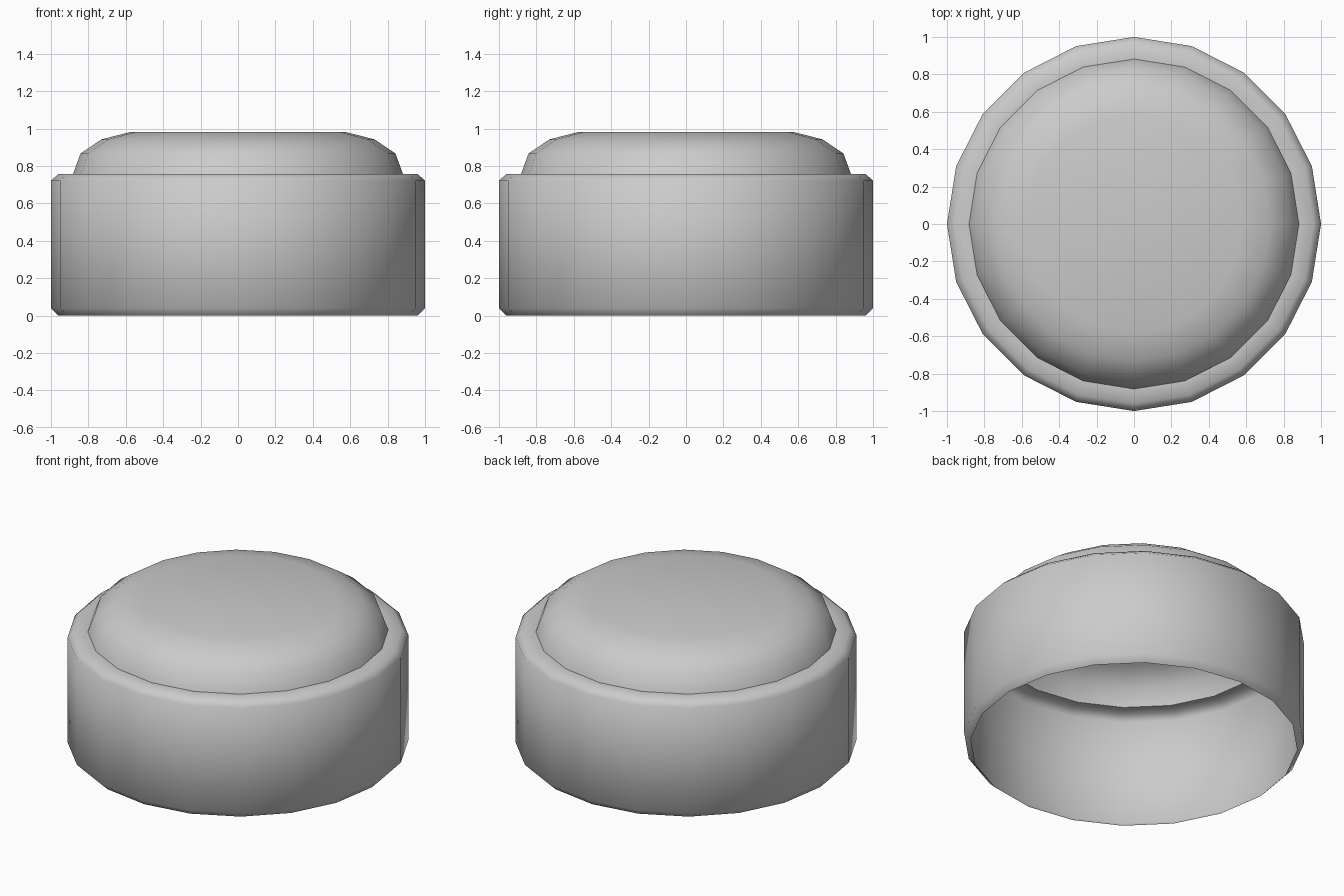
import bpy, bmesh, math

if "Cube" in bpy.data.objects:
    bpy.data.objects.remove(bpy.data.objects["Cube"])

SIDES = 20

def revolve(name, profile, cap=False):
    """Spin a (radius, height) profile into a thin open shell."""
    bm = bmesh.new()
    rings = []
    for r, z in profile:
        rings.append([bm.verts.new((r * math.cos(i * math.tau / SIDES),
                                    r * math.sin(i * math.tau / SIDES), z))
                      for i in range(SIDES)])
    for a, b in zip(rings, rings[1:]):
        for i in range(SIDES):
            j = (i + 1) % SIDES
            bm.faces.new((a[i], a[j], b[j], b[i]))
    if cap:
        bm.faces.new(rings[-1])
    mesh = bpy.data.meshes.new(name)
    bm.to_mesh(mesh)
    bm.free()
    obj = bpy.data.objects.new(name, mesh)
    bpy.context.collection.objects.link(obj)
    bpy.ops.object.select_all(action='DESELECT')
    obj.select_set(True)
    bpy.context.view_layer.objects.active = obj
    bpy.ops.object.shade_smooth_by_angle(angle=math.radians(60))
    return obj

# Outer band, open underneath, with bevelled rims and a narrow shoulder
revolve("outer_band", [(0.96, 0.0), (1.0, 0.04), (1.0, 0.722),
                       (0.96, 0.757), (0.882, 0.757)])

# Raised rounded cap with a flat top, hollow below
revolve("domed_cap", [(0.882, 0.757), (0.842, 0.866), (0.73, 0.942),
                      (0.577, 0.981)], cap=True)
